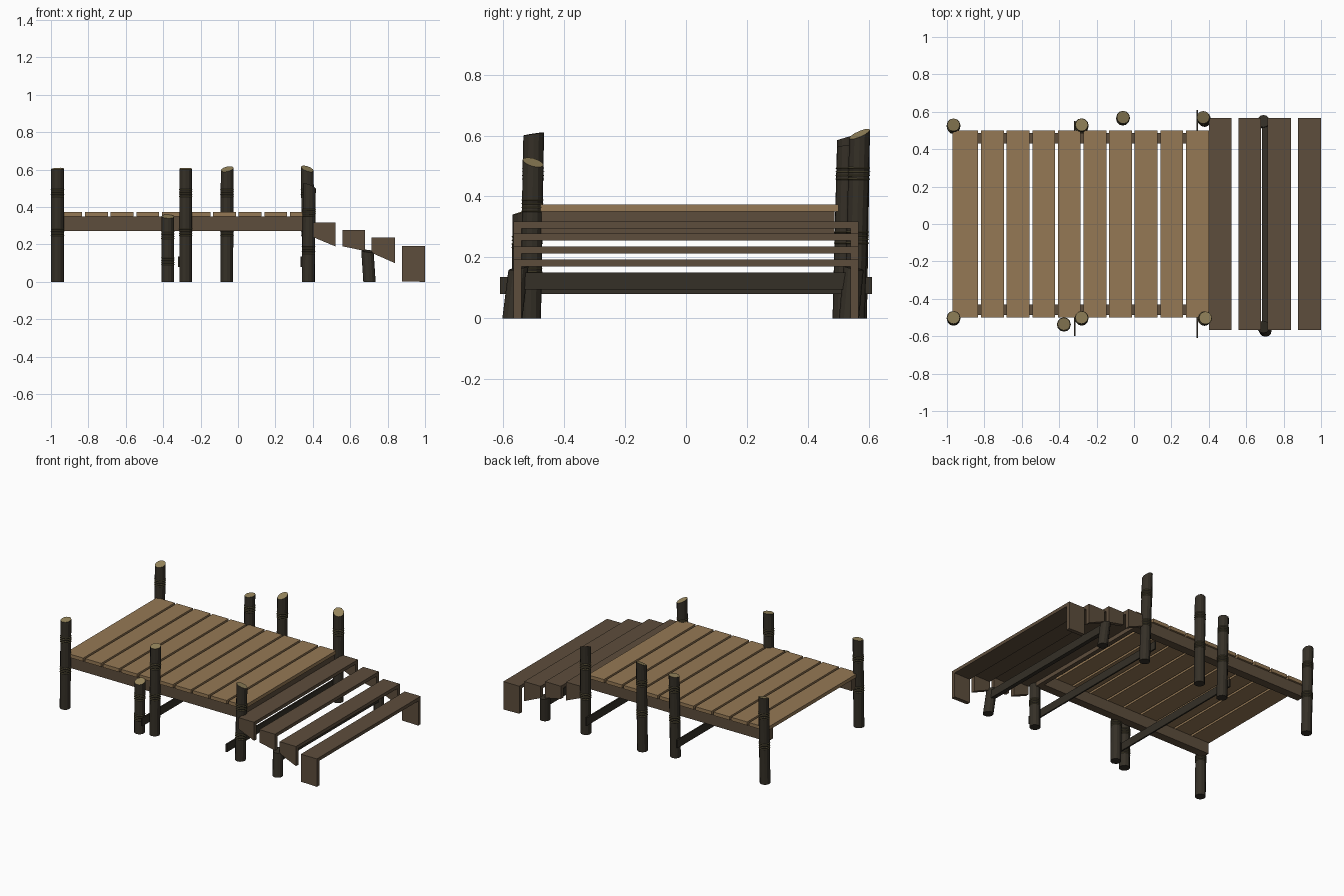
import bpy, bmesh, math
from mathutils import Vector, Matrix

if "Cube" in bpy.data.objects:
    bpy.data.objects.remove(bpy.data.objects["Cube"])


def material(name, rgb):
    m = bpy.data.materials.new(name)
    m.diffuse_color = (*rgb, 1)
    m.use_nodes = True
    m.node_tree.nodes["Principled BSDF"].inputs["Base Color"].default_value = m.diffuse_color
    return m


TAN = material("deck wood", (0.30, 0.19, 0.09))
BROWN = material("step wood", (0.11, 0.075, 0.045))
DARK = material("dark wood", (0.035, 0.029, 0.02))
END = material("cut wood", (0.31, 0.24, 0.11))
ROPE = material("rope", (0.15, 0.125, 0.06))


def finish(name, bm, *mats):
    bmesh.ops.recalc_face_normals(bm, faces=bm.faces)
    me = bpy.data.meshes.new(name)
    bm.to_mesh(me)
    bm.free()
    for m in mats:
        me.materials.append(m)
    ob = bpy.data.objects.new(name, me)
    bpy.context.collection.objects.link(ob)
    return ob


def add_prism(bm, profile, y0, y1):
    """Extrude an (x, z) profile from y0 to y1."""
    f = bm.faces.new([bm.verts.new((x, y0, z)) for x, z in profile])
    r = bmesh.ops.extrude_face_region(bm, geom=[f])
    vs = [v for v in r["geom"] if isinstance(v, bmesh.types.BMVert)]
    bmesh.ops.translate(bm, verts=vs, vec=(0, y1 - y0, 0))


def box(name, x0, x1, y0, y1, z0, z1, mat):
    bm = bmesh.new()
    add_prism(bm, [(x0, z0), (x1, z0), (x1, z1), (x0, z1)], y0, y1)
    return finish(name, bm, mat)


def post(name, base, top, h, slope, bands, r=0.034, cap=END):
    """Leaning round post with a slanted cut top and rope wraps."""
    n = 12
    bm = bmesh.new()
    rings = []
    for (cx, cy), z, s in ((base, 0, (0, 0)), (top, h, slope)):
        ring = []
        for i in range(n):
            a = 2 * math.pi * i / n
            dx, dy = r * math.cos(a), r * math.sin(a)
            ring.append(bm.verts.new((cx + dx, cy + dy, z + s[0] * dx + s[1] * dy)))
        rings.append(ring)
    lo, hi = rings
    for i in range(n):
        j = (i + 1) % n
        bm.faces.new((lo[i], lo[j], hi[j], hi[i]))
    bm.faces.new(lo[::-1])
    bm.faces.new(hi).material_index = 1
    finish(name, bm, DARK, cap)
    # rope wraps: stacked narrow ridged rings
    if not bands:
        return
    bm = bmesh.new()
    for zc in bands:
        for k in range(4):
            z = zc + (k - 1.5) * 0.012
            t = z / h
            cx = base[0] + (top[0] - base[0]) * t
            cy = base[1] + (top[1] - base[1]) * t
            prof = [(r - 0.003, -0.005), (r + 0.003, 0), (r - 0.003, 0.005)]
            loops = [[bm.verts.new((cx + p * math.cos(2 * math.pi * i / n),
                                    cy + p * math.sin(2 * math.pi * i / n), z + dz))
                      for i in range(n)] for p, dz in prof]
            for a, b in zip(loops, loops[1:]):
                for i in range(n):
                    j = (i + 1) % n
                    bm.faces.new((a[i], a[j], b[j], b[i]))
    finish(name + "_rope", bm, ROPE)


# deck planks
for i in range(10):
    x1 = 0.40 - (9 - i) * 0.137
    x0 = -0.97 if i == 0 else x1 - 0.122
    box(f"deck_plank_{i + 1}", x0, x1, -0.5, 0.5, 0.35, 0.374, TAN)

# side beams and end header
box("front_beam", -0.965, 0.395, -0.487, -0.43, 0.272, 0.35, BROWN)
box("back_beam", -0.965, 0.395, 0.43, 0.487, 0.272, 0.35, BROWN)
box("end_header", 0.365, 0.395, -0.487, 0.487, 0.272, 0.35, BROWN)

# low cross braces
box("middle_brace", -0.322, -0.312, -0.60, 0.55, 0.08, 0.135, DARK)
box("right_brace", 0.333, 0.343, -0.61, 0.61, 0.08, 0.135, DARK)
box("step_brace", 0.685, 0.713, -0.54, 0.54, 0.095, 0.15, DARK)

# steps: thin tread with a cheek on each end
steps = [  # x0, x1, top, cheek bottom left, cheek bottom right
    (0.40, 0.52, 0.318, 0.24, 0.19),
    (0.56, 0.68, 0.278, 0.19, 0.165),
    (0.715, 0.84, 0.236, 0.155, 0.10),
    (0.877, 1.0, 0.193, 0.003, 0.0),
]
for i, (x0, x1, z, bl, br) in enumerate(steps):
    bm = bmesh.new()
    add_prism(bm, [(x0, z - 0.023), (x1, z - 0.023), (x1, z), (x0, z)], -0.567, 0.567)
    for ya, yb in ((-0.567, -0.54), (0.54, 0.567)):
        add_prism(bm, [(x0, bl), (x1, br), (x1, z - 0.023), (x0, z - 0.023)], ya, yb)
    finish(f"step_{i + 1}", bm, BROWN)

# posts
HI, LO = 0.475, 0.265
post("front_left_post", (-0.965, -0.51), (-0.965, -0.50), 0.605, (0.05, 0.15), (HI, LO))
post("front_middle_post", (-0.28, -0.51), (-0.28, -0.50), 0.605, (0, 0.15), (HI, LO))
post("front_right_post", (0.375, -0.51), (0.382, -0.502), 0.512, (-0.4, -0.25), (0.37, 0.17))
post("front_short_post", (-0.375, -0.54), (-0.375, -0.535), 0.35, (-0.05, 0.3), (0.25, 0.11))
post("back_left_post", (-0.965, 0.515), (-0.965, 0.53), 0.595, (0, 0.3), (HI, LO))
post("back_middle_post", (-0.28, 0.515), (-0.28, 0.53), 0.565, (0.1, 0.1), (HI, LO))
post("back_inner_post", (-0.06, 0.56), (-0.058, 0.57), 0.603, (0.2, 0.4), (HI, LO))
post("back_right_post", (0.378, 0.553), (0.37, 0.57), 0.605, (-0.3, 0.4), (HI, LO))
post("front_step_post", (0.703, -0.57), (0.692, -0.55), 0.165, (-0.1, 0.2), (), 0.033, DARK)
post("back_step_post", (0.703, 0.535), (0.692, 0.55), 0.165, (-0.1, -0.2), (), 0.033, DARK)
